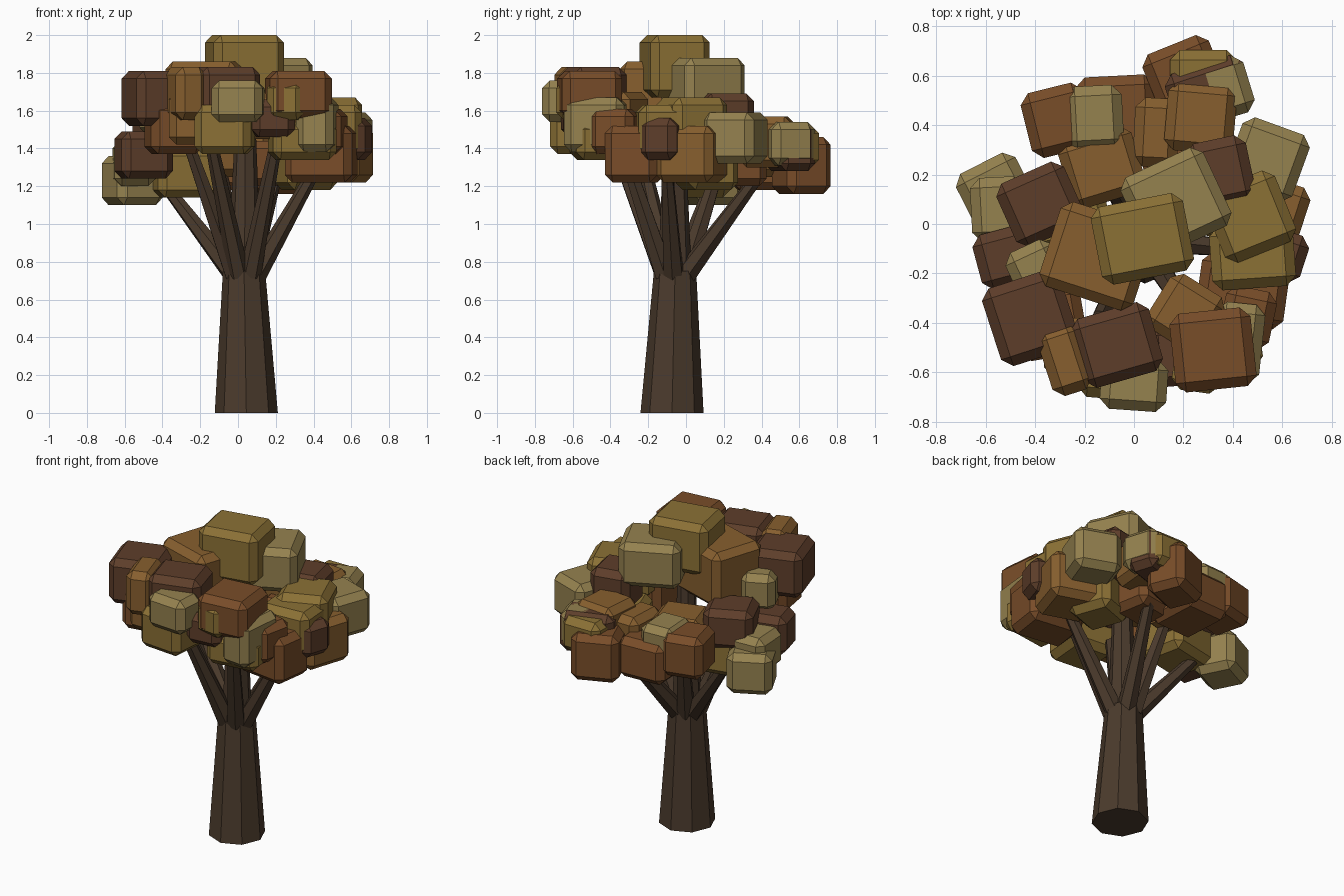
import bpy, bmesh, math
from mathutils import Vector, Matrix


def make(name, bm, mat):
    me = bpy.data.meshes.new(name)
    bm.to_mesh(me)
    bm.free()
    me.materials.append(mat)
    ob = bpy.data.objects.new(name, me)
    bpy.context.collection.objects.link(ob)
    return ob


def material(name, rgb):
    m = bpy.data.materials.new(name)
    m.diffuse_color = (*[(c / 255) ** 2.2 for c in rgb], 1)
    return m


def limb(name, a, b, r1, r2, sides, mat):
    """Tapered flat-sided limb from a to b."""
    a, b = Vector(a), Vector(b)
    d = b - a
    bm = bmesh.new()
    rot = d.to_track_quat('Z', 'Y').to_matrix().to_4x4()
    bmesh.ops.create_cone(bm, cap_ends=True, segments=sides, radius1=r1, radius2=r2, depth=d.length,
                          matrix=Matrix.Translation((a + b) / 2) @ rot)
    make(name, bm, mat)


def leaves(name, rgb, boxes):
    """Chamfered leaf blocks: x, y, bottom, top, width, depth, turn in degrees."""
    mat = material(name, rgb)
    for i, (x, y, z0, z1, sx, sy, turn) in enumerate(boxes):
        bm = bmesh.new()
        bmesh.ops.create_cube(bm, size=1, matrix=Matrix.Translation((x, y, (z0 + z1) / 2))
                              @ Matrix.Rotation(math.radians(turn), 4, 'Z')
                              @ Matrix.Diagonal((sx, sy, z1 - z0, 1)))
        bmesh.ops.bevel(bm, geom=bm.edges[:], offset=0.04, segments=1, affect='EDGES', clamp_overlap=True)
        make(f"{name}_{i + 1}", bm, mat)


# Trunk: eight-sided, foot flat on the ground, leaning slightly
bark = material("bark", (76, 61, 48))
bm = bmesh.new()
bmesh.ops.create_cone(bm, cap_ends=True, segments=8, radius1=0.167, radius2=0.112, depth=0.75,
                      matrix=Matrix.Translation((0.044, -0.074, 0.375)))
for v in bm.verts:
    if v.co.z > 0.5:
        v.co += Vector((-0.012, 0.016, 0))
make("trunk", bm, bark)

# Branches: spread from the trunk top into the leaves
limb("centre_branch", (0.034, -0.06, 0.72), (0.04, -0.06, 1.62), 0.09, 0.05, 8, bark)
tips = [(-0.36, 0.12, 1.17), (-0.26, -0.25, 1.42), (-0.14, -0.38, 1.42), (0.2, -0.34, 1.42),
        (0.4, -0.1, 1.27), (0.2, 0.38, 1.25), (-0.1, 0.18, 1.32)]
for i, tip in enumerate(tips):
    out = Vector((tip[0] - 0.034, tip[1] + 0.06, 0)).normalized() * 0.06
    limb(f"branch_{i + 1}", Vector((0.034, -0.06, 0.73)) + out, tip, 0.058, 0.033, 6, bark)

# Leaf blocks, grouped by colour
leaves("golden_leaves", (138, 112, 56), [
    (0.034, -0.06, 1.67, 2.00, 0.38, 0.32, 11),
    (0.47, 0.03, 1.42, 1.67, 0.31, 0.31, 22),
    (0.48, -0.13, 1.36, 1.63, 0.34, 0.26, 4),
    (0.28, 0.61, 1.30, 1.52, 0.27, 0.19, 0),
    (0.26, -0.58, 1.55, 1.76, 0.20, 0.20, -8),
    (-0.07, -0.56, 1.37, 1.63, 0.30, 0.30, -5),
    (0.34, -0.46, 1.34, 1.54, 0.34, 0.28, 8),
    (-0.28, 0.06, 1.14, 1.40, 0.34, 0.30, 12),
    (0.36, 0.11, 1.18, 1.42, 0.28, 0.28, 20),
])
leaves("olive_leaves", (148, 129, 80), [
    (0.17, 0.09, 1.60, 1.88, 0.37, 0.35, 25),
    (-0.56, 0.13, 1.10, 1.36, 0.27, 0.26, 27),
    (-0.55, 0.06, 1.20, 1.44, 0.22, 0.26, 3),
    (-0.40, -0.18, 1.47, 1.70, 0.21, 0.20, 25),
    (-0.16, 0.43, 1.32, 1.54, 0.23, 0.26, 3),
    (0.37, 0.55, 1.31, 1.54, 0.20, 0.24, 17),
    (0.54, 0.26, 1.32, 1.59, 0.29, 0.29, -20),
    (0.42, -0.48, 1.38, 1.67, 0.20, 0.32, -6),
    (0.0, -0.65, 1.54, 1.76, 0.27, 0.21, -4),
])
leaves("dark_leaves", (94, 64, 46), [
    (-0.38, 0.08, 1.33, 1.58, 0.30, 0.28, 24),
    (-0.42, -0.38, 1.52, 1.81, 0.33, 0.33, 18),
    (-0.07, -0.49, 1.53, 1.83, 0.33, 0.29, 16),
    (-0.50, -0.13, 1.24, 1.49, 0.28, 0.23, 15),
    (0.30, 0.55, 1.28, 1.54, 0.33, 0.20, 18),
    (0.35, 0.21, 1.42, 1.69, 0.25, 0.27, 12),
    (0.61, -0.13, 1.34, 1.56, 0.17, 0.20, -18),
    (0.18, -0.53, 1.46, 1.66, 0.23, 0.25, 5),
])
leaves("amber_leaves", (134, 95, 50), [
    (-0.15, -0.13, 1.50, 1.86, 0.40, 0.36, -18),
    (-0.28, -0.55, 1.55, 1.83, 0.17, 0.28, 18),
    (0.21, -0.36, 1.45, 1.70, 0.26, 0.26, -32),
    (-0.13, 0.23, 1.25, 1.52, 0.31, 0.28, 17),
    (0.09, 0.37, 1.25, 1.52, 0.18, 0.28, -3),
    (0.27, 0.43, 1.30, 1.57, 0.28, 0.28, -5),
    (0.53, 0.03, 1.22, 1.52, 0.31, 0.32, -18),
    (-0.27, -0.50, 1.42, 1.70, 0.19, 0.24, 0),
])
leaves("russet_leaves", (120, 78, 45), [
    (0.32, -0.51, 1.56, 1.81, 0.33, 0.32, 6),
    (-0.31, 0.42, 1.25, 1.52, 0.26, 0.27, 14),
    (-0.07, 0.42, 1.18, 1.44, 0.32, 0.36, 3),
    (0.20, 0.61, 1.16, 1.46, 0.29, 0.25, 22),
    (0.44, -0.27, 1.22, 1.52, 0.36, 0.28, -8),
    (0.46, -0.38, 1.37, 1.61, 0.21, 0.24, -12),
    (-0.34, -0.40, 1.37, 1.64, 0.28, 0.28, 10),
    (0.17, 0.28, 1.20, 1.44, 0.28, 0.26, 10),
])
